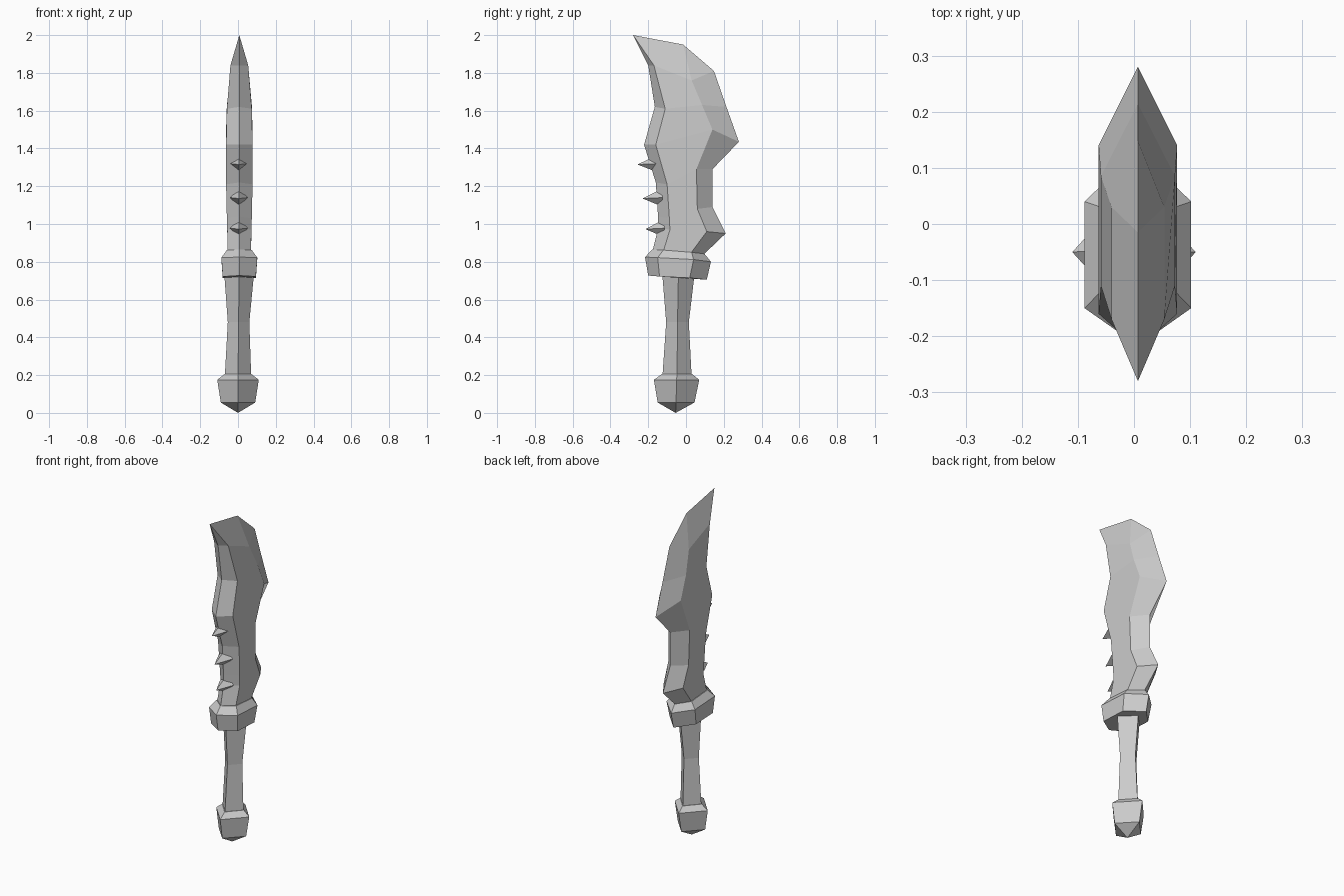
import bpy, bmesh, math
from mathutils import Vector, Matrix

if "Cube" in bpy.data.objects:
    bpy.data.objects.remove(bpy.data.objects["Cube"], do_unlink=True)

grey = bpy.data.materials.new("plain_grey")
grey.use_nodes = True
grey.diffuse_color = (0.6, 0.6, 0.6, 1)
grey.node_tree.nodes["Principled BSDF"].inputs["Base Color"].default_value = (0.6, 0.6, 0.6, 1)


def finish(name, bm):
    bmesh.ops.remove_doubles(bm, verts=bm.verts, dist=0.0005)
    bmesh.ops.recalc_face_normals(bm, faces=bm.faces)
    mesh = bpy.data.meshes.new(name)
    bm.to_mesh(mesh)
    bm.free()
    mesh.materials.append(grey)
    obj = bpy.data.objects.new(name, mesh)
    bpy.context.collection.objects.link(obj)


def loft(name, rings, cap_first=True):
    """Join matching rings of points with flat faces and cap the ends."""
    bm = bmesh.new()
    loops = [[bm.verts.new(p) for p in ring] for ring in rings]
    for a, b in zip(loops, loops[1:]):
        for i in range(len(a)):
            j = (i + 1) % len(a)
            bm.faces.new((a[i], a[j], b[j], b[i]))
    if cap_first:
        bm.faces.new(loops[0])
    bm.faces.new(loops[-1])
    finish(name, bm)


def six_sided(front, front_side, back_side, back, w, cx=0.007):
    """Mirrored section: sharp front and back, two flat sides. Points are (y, z)."""
    right = [(cx + w, *front_side), (cx + w, *back_side)]
    left = [(cx - w, *back_side), (cx - w, *front_side)]
    return [(cx, *front), *right, (cx, *back), *left]


def diamond(z, w, front, back, cx=0.0):
    mid = (front + back) / 2
    return [(cx, front, z), (cx + w, mid, z), (cx, back, z), (cx - w, mid, z)]


# Blade: spine, spine shoulder, edge shoulder, cutting edge, half width
tip, top = (-0.28, 2.0), (-0.015, 1.95)
blade_rows = [
    (tip, tip, top, top, 0),
    ((-0.2, 1.84), (-0.17, 1.84), (0.03, 1.76), (0.148, 1.81), 0.047),
    ((-0.165, 1.62), (-0.11, 1.61), (0.085, 1.63), (0.214, 1.62), 0.066),
    ((-0.222, 1.42), (-0.16, 1.42), (0.14, 1.5), (0.28, 1.435), 0.07),
    ((-0.16, 1.22), (-0.1, 1.21), (0.055, 1.29), (0.14, 1.29), 0.07),
    ((-0.148, 1.04), (-0.088, 1.03), (0.06, 1.08), (0.14, 1.09), 0.066),
    ((-0.147, 0.98), (-0.085, 0.97), (0.11, 0.96), (0.21, 0.95), 0.064),
    ((-0.175, 0.865), (-0.117, 0.865), (0.025, 0.845), (0.095, 0.84), 0.062),
    ((-0.17, 0.78), (-0.117, 0.78), (0.025, 0.78), (0.08, 0.78), 0.06),
]
loft("blade", [six_sided(*row) for row in blade_rows], cap_first=False)

# Guard: tilted six-sided collar with a bevelled top
guard_rows = [
    ((-0.2, 0.727), (-0.14, 0.722), (0.02, 0.715), (0.11, 0.705), 0.088),
    ((-0.217, 0.825), (-0.15, 0.822), (0.04, 0.812), (0.132, 0.8), 0.095),
    ((-0.178, 0.865), (-0.12, 0.862), (0.03, 0.85), (0.098, 0.842), 0.066),
]
loft("guard", [six_sided(*row) for row in guard_rows])

# Grip: waisted four-sided bar
loft("grip", [diamond(0.19, 0.07, -0.125, 0.03),
              diamond(0.48, 0.057, -0.105, 0.015, 0.003),
              diamond(0.74, 0.079, -0.126, 0.046, 0.006)])

# Pommel: four-sided knob ending in a point
loft("pommel", [diamond(0, 0, -0.055, -0.055),
                diamond(0.055, 0.091, -0.15, 0.045),
                diamond(0.175, 0.11, -0.17, 0.07),
                diamond(0.205, 0.072, -0.128, 0.033)], cap_first=False)

# Spine spikes: four-sided pyramids pointing forward
for name, z, base, point in (("upper_spike", 1.32, -0.145, -0.257),
                             ("middle_spike", 1.14, -0.125, -0.23),
                             ("lower_spike", 0.978, -0.115, -0.214)):
    bm = bmesh.new()
    corners = [bm.verts.new((0.005 + 0.047 * math.cos(a), base, z + 0.048 * math.sin(a)))
               for a in (i * math.pi / 2 for i in range(4))]
    apex = bm.verts.new((0.005, point, z - 0.005))
    bm.faces.new(corners)
    for i in range(4):
        bm.faces.new((corners[i], corners[(i + 1) % 4], apex))
    finish(name, bm)
